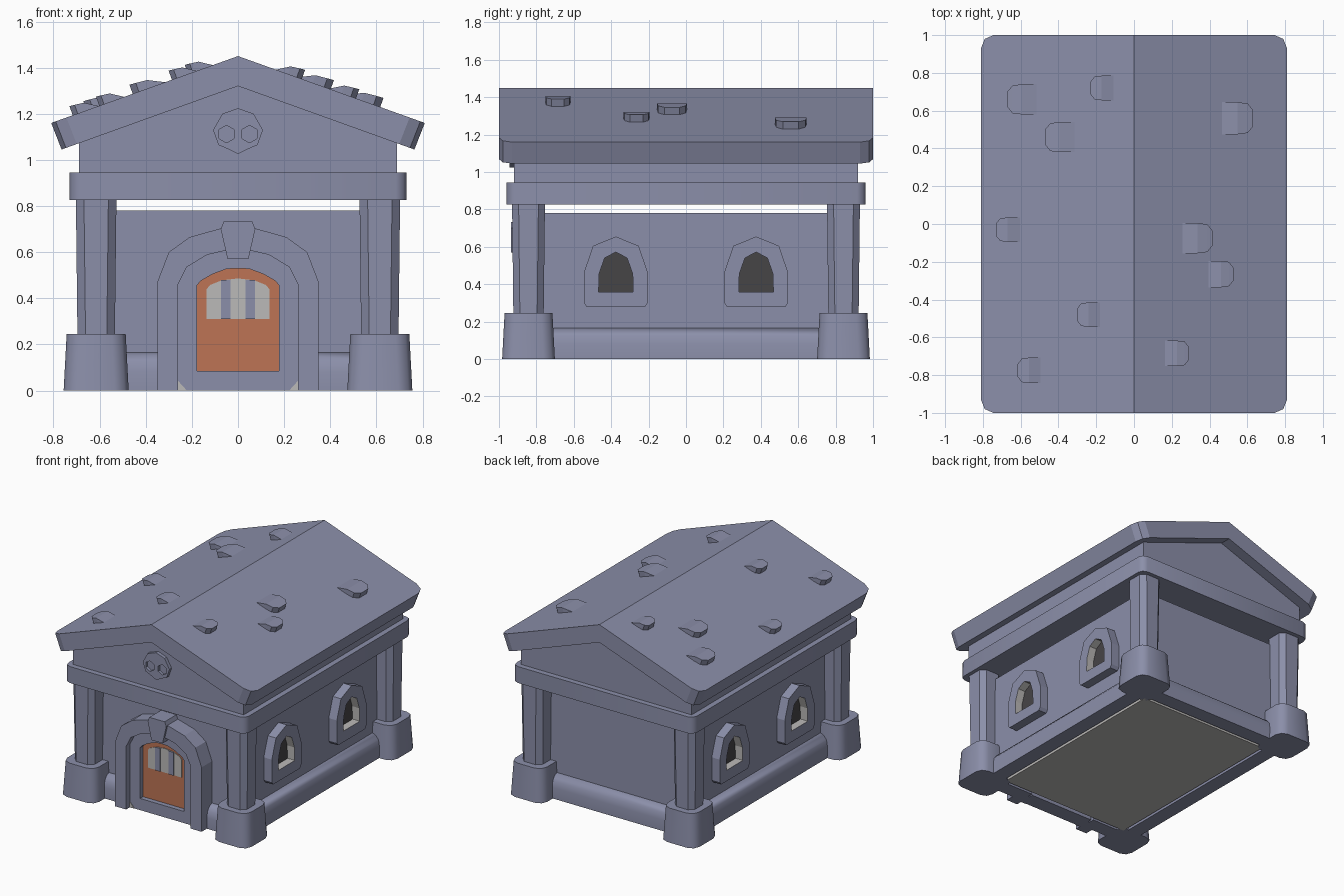
import bpy, bmesh, math
from mathutils import Vector

if "Cube" in bpy.data.objects:
    bpy.data.objects.remove(bpy.data.objects["Cube"])


def material(name, rgb):
    m = bpy.data.materials.new(name)
    m.diffuse_color = (*rgb, 1)
    m.use_nodes = True
    m.node_tree.nodes["Principled BSDF"].inputs["Base Color"].default_value = m.diffuse_color
    return m


STONE = material("blue grey stone", (0.26, 0.275, 0.40))
WOOD = material("orange wood", (0.51, 0.175, 0.09))
PALE = material("pale grey", (0.50, 0.49, 0.48))
DARK = material("dark opening", (0.062, 0.058, 0.062))


def build(name, verts, faces, mats, pale_faces=()):
    """Mesh object with outward normals; pale_faces use the second material."""
    me = bpy.data.meshes.new(name)
    me.from_pydata(verts, [], faces)
    for m in mats:
        me.materials.append(m)
    for i in pale_faces:
        me.polygons[i].material_index = 1
    bm = bmesh.new()
    bm.from_mesh(me)
    bmesh.ops.recalc_face_normals(bm, faces=bm.faces)
    bm.to_mesh(me)
    bm.free()
    ob = bpy.data.objects.new(name, me)
    bpy.context.collection.objects.link(ob)
    return ob


def place(p, d, axis):
    return (p[0], d, p[1]) if axis == 'y' else (d, p[0], p[1])


def prism(name, pts, d0, d1, mat, axis='y'):
    n = len(pts)
    v = [place(p, d, axis) for d in (d0, d1) for p in pts]
    f = [list(range(n)), list(range(n, 2 * n))]
    f += [[i, (i + 1) % n, n + (i + 1) % n, n + i] for i in range(n)]
    return build(name, v, f, [mat])


def ring(name, outer, inner, d0, d1, axis='y', closed=True, pale=False):
    """Flat band between two outlines with equal point counts."""
    n = len(outer)
    v = [place(p, d, axis) for d in (d0, d1) for loop in (outer, inner) for p in loop]
    f, inside = [], []
    for i in range(n if closed else n - 1):
        j = (i + 1) % n
        f += [[i, j, n + j, n + i], [2*n + i, 2*n + j, 3*n + j, 3*n + i],
              [i, j, 2*n + j, 2*n + i], [n + i, n + j, 3*n + j, 3*n + i]]
        inside.append(len(f) - 1)
    if not closed:
        f += [[e, n + e, 3*n + e, 2*n + e] for e in (0, n - 1)]
    return build(name, v, f, [STONE, PALE], inside if pale else ())


def mirrored(half):
    """Right half from bottom to the top centre -> whole outline."""
    return half + [(-x, z) for x, z in reversed(half) if abs(x) > 1e-6]


def block(name, cx, cy, z0, z1, bot, top, mat=STONE, bevel=0, seg=1):
    """Tapered box, upright edges bevelled; bot/top are half sizes."""
    v = [(cx + sx * h[0], cy + sy * h[1], z) for z, h in ((z0, bot), (z1, top))
         for sx, sy in ((-1, -1), (1, -1), (1, 1), (-1, 1))]
    f = [[0, 1, 2, 3], [4, 5, 6, 7]] + [[i, (i+1) % 4, 4 + (i+1) % 4, 4 + i] for i in range(4)]
    ob = build(name, v, f, [mat])
    if bevel:
        bevel_edges(ob, lambda a, b: abs(a.z - b.z) > 0.05, bevel, seg)
    return ob


def bevel_edges(ob, rule, width, seg):
    bm = bmesh.new()
    bm.from_mesh(ob.data)
    es = [e for e in bm.edges if rule(e.verts[0].co, e.verts[1].co)]
    bmesh.ops.bevel(bm, geom=es, offset=width, segments=seg, profile=0.5, affect='EDGES')
    bm.to_mesh(ob.data)
    bm.free()


def smooth(ob):
    bpy.ops.object.select_all(action='DESELECT')
    ob.select_set(True)
    bpy.context.view_layer.objects.active = ob
    bpy.ops.object.shade_smooth_by_angle(angle=math.radians(50))


# Walls and floor
block("walls", 0, 0, 0.04, 0.78, (0.59, 0.80), (0.59, 0.80))
block("floor", 0, 0, 0, 0.05, (0.52, 0.73), (0.52, 0.73), PALE)

# Rounded plinth running round the walls, open at the door
profile = [(0, 0), (.11, 0), (.11, .08), (.10, .125), (.078, .153), (.05, .165), (0, .165)]
verts = []
for d, z in profile:
    hx, hy = 0.54 + d, 0.75 + d
    verts += [(x, y, z) for x, y in ((-.27, -hy), (-hx, -hy), (-hx, hy), (hx, hy), (hx, -hy), (.27, -hy))]
n = len(profile)
faces = [[i*6 + k, i*6 + k + 1, (i+1) % n*6 + k + 1, (i+1) % n*6 + k] for i in range(n) for k in range(5)]
faces += [[i*6 + k for i in range(n)] for k in (0, 5)]
smooth(build("plinth", verts, faces, [STONE]))

# Corner pillars on tapered feet
for sx, side in ((-1, "left"), (1, "right")):
    for sy, end in ((-1, "front"), (1, "back")):
        x, y = sx * 0.615, sy * 0.842
        block(f"{end}_{side}_pillar", x, y, 0.23, 0.84, (.081, .081), (.088, .088), bevel=0.035)
        smooth(block(f"{end}_{side}_pillar_foot", x, y, 0, 0.245, (.141, .141), (.128, .128), bevel=0.06, seg=2))

# Beam and gable block
smooth(block("beam", 0, 0, 0.825, 0.945, (.73, .96), (.73, .96), bevel=0.045, seg=2))
prism("gable", [(-.69, .94), (.69, .94), (.69, 1.085), (0, 1.33), (-.69, 1.085)], -0.92, 0.92, STONE)

# Roof with rounded eave corners
roof = prism("roof", [(0, 1.45), (.81, 1.16), (.765, 1.045), (0, 1.32), (-.765, 1.045), (-.81, 1.16)], -1, 1, STONE)
bevel_edges(roof, lambda a, b: abs(a.y - b.y) < 1e-4 and min(abs(a.x), abs(b.x)) > 0.7, 0.07, 2)

# Lifted roof tiles: inner x, outer x, y, width
tiles = [(.47, .63, .56, .17), (.26, .415, -.075, .16), (.40, .525, -.265, .14), (.17, .29, -.685, .135),
         (-.52, -.67, .66, .16), (-.115, -.23, .72, .13), (-.32, -.47, .46, .16), (-.61, -.73, -.03, .13),
         (-.185, -.30, -.48, .13), (-.50, -.615, -.775, .135)]
slope = math.atan2(0.29, 0.81)
for k, (xi, xo, y, w) in enumerate(tiles):
    s, L, h = math.copysign(1, xi), abs(xo - xi) / math.cos(slope), w / 2
    along = Vector((s * math.cos(slope), 0, -math.sin(slope)))
    up = Vector((s * math.sin(slope), 0, math.cos(slope)))
    origin = Vector((xi - s * 0.015, y, 1.45 - abs(xi) * 0.358))
    half = [(0, h, 0), (.5, h, .04), (.82, h * .92, .045), (1, h * .5, .047)]
    plan = half + [(u, -v, t) for u, v, t in reversed(half)]
    top = [origin + along * u * L + Vector((0, v, 0)) + up * t for u, v, t in plan]
    low = [origin + along * u * L + Vector((0, v, 0)) - up * 0.012 for u, v, t in plan]
    m = len(plan)
    f = [[i, i + 1, m - 2 - i, m - 1 - i] for i in range(3)]
    f += [[m + i for i in range(m)]] + [[i, (i+1) % m, m + (i+1) % m, m + i] for i in range(m)]
    build(f"roof_tile_{k + 1}", top + low, f, [STONE])

# Doorway: outer arch, surround, keystone
arch_out = mirrored([(.35, 0), (.35, .47), (.30, .60), (.21, .665), (.075, .703), (0, .705)])
arch_in = mirrored([(.26, 0), (.26, .46), (.222, .535), (.135, .588), (.05, .608), (0, .61)])
door_out = mirrored([(.178, .085), (.178, .455), (.162, .475), (.11, .505), (.05, .527), (0, .53)])
ring("door_arch", arch_out, arch_in, -0.92, -0.79, closed=False)
ring("door_surround", arch_in, door_out, -0.875, -0.76)
prism("keystone", mirrored([(.045, .57), (.075, .70), (.062, .732)]), -0.935, -0.79, STONE)
for s, side in ((-1, "left"), (1, "right")):
    prism(f"{side}_door_corner_chip", [(s*.26, 0), (s*.222, 0), (s*.26, .042)], -0.879, -0.874, PALE)

# Door with barred window
prism("door", door_out, -0.84, -0.79, WOOD)
prism("door_window", mirrored([(.136, .31), (.136, .44), (.12, .458), (.07, .478), (0, .486)]), -0.845, -0.839, PALE)
for x, side in ((-.053, "left"), (.053, "right")):
    prism(f"{side}_door_bar", [(x - .02, .31), (x + .02, .31), (x + .02, .479), (x - .02, .479)], -0.851, -0.844, STONE)

# Side windows, two per side
frame = mirrored([(.155, .278), (.17, .30), (.17, .465), (.122, .605), (0, .655)])
opening = mirrored([(.088, .358), (.092, .36), (.09, .455), (.06, .54), (0, .572)])
for s, side in ((-1, "left"), (1, "right")):
    for y, end in ((-.375, "front"), (.375, "back")):
        o, i = ([(u + y, v) for u, v in pts] for pts in (frame, opening))
        ring(f"{side}_{end}_window_frame", o, i, s * 0.655, s * 0.58, axis='x', pale=True)
        prism(f"{side}_{end}_window_opening", i, s * 0.597, s * 0.588, DARK, axis='x')

# Skull ornament with sunken eyes
skull = prism("skull_ornament", mirrored([(0, 1.025), (.03, 1.04), (.05, 1.05), (.085, 1.065),
              (.108, 1.13), (.068, 1.20), (0, 1.224)])[:], -0.945, -0.91, STONE)
for s in (-1, 1):
    pts = [(s * .05 + .038 * math.cos(a), 1.112 + .038 * math.sin(a))
           for a in (math.radians(30 + 60 * q) for q in range(6))]
    cutter = prism("eye_cutter", pts, -0.97, -0.925, STONE)
    cutter.hide_render = True
    mod = skull.modifiers.new("eye", 'BOOLEAN')
    mod.operation, mod.solver, mod.object = 'DIFFERENCE', 'EXACT', cutter
    bpy.context.view_layer.objects.active = skull
    bpy.ops.object.modifier_apply(modifier=mod.name)
    bpy.data.objects.remove(cutter)
